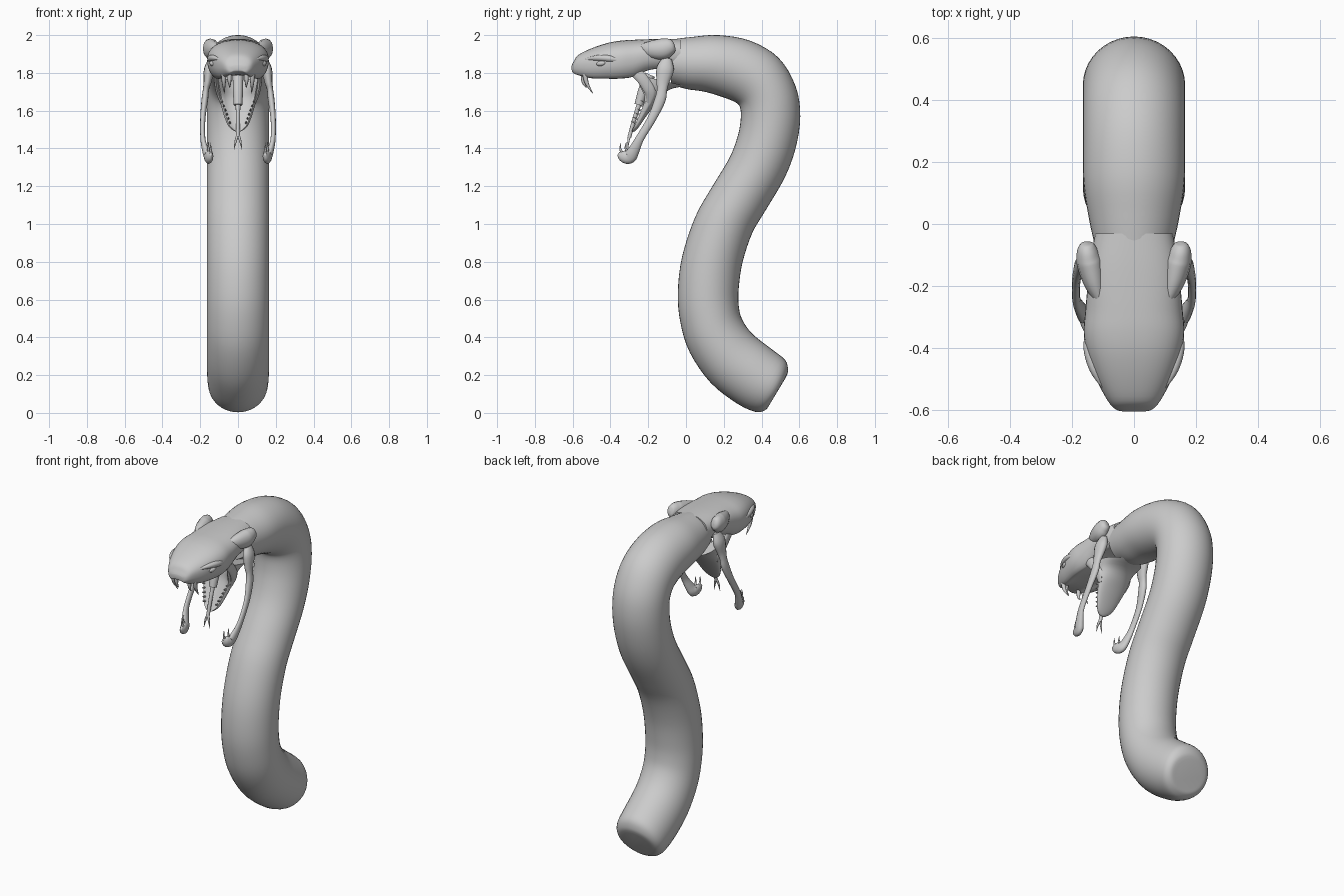
import bpy, bmesh, math
from mathutils import Vector


def smooth(ob, angle=50):
    bpy.ops.object.select_all(action='DESELECT')
    ob.select_set(True)
    bpy.context.view_layer.objects.active = ob
    bpy.ops.object.shade_smooth_by_angle(angle=math.radians(angle))


def spline(pts, steps):
    """Catmull-Rom through tuples of any length."""
    out, n = [], len(pts)
    for i in range(n - 1):
        a, b, c, d = pts[max(i - 1, 0)], pts[i], pts[i + 1], pts[min(i + 2, n - 1)]
        for s in range(steps):
            t = s / steps
            out.append([0.5 * (2 * q + (r - p) * t + (2 * p - 5 * q + 4 * r - u) * t * t
                               + (3 * q - p - 3 * r + u) * t ** 3)
                        for p, q, r, u in zip(a, b, c, d)])
    out.append(list(pts[-1]))
    return out


def skin(name, rings, angle=50):
    bm = bmesh.new()
    vs = [[bm.verts.new(p) for p in r] for r in rings]
    n = len(vs[0])
    for a, b in zip(vs, vs[1:]):
        for i in range(n):
            bm.faces.new((a[i], a[(i + 1) % n], b[(i + 1) % n], b[i]))
    bm.faces.new(vs[0])
    bm.faces.new(vs[-1])
    bmesh.ops.recalc_face_normals(bm, faces=bm.faces)
    me = bpy.data.meshes.new(name)
    bm.to_mesh(me)
    bm.free()
    ob = bpy.data.objects.new(name, me)
    bpy.context.collection.objects.link(ob)
    smooth(ob, angle)
    return ob


def loft(name, sections, w=0.5, k=1.0, power=1.0, steps=4, n=40):
    """Section: edge A (y,z), edge B (y,z), half width. w: widest spot, k<1: groove on side A."""
    rings = []
    for ay, az, by, bz, hw in spline(sections, steps):
        ring = []
        for i in range(n):
            t = 2 * math.pi * i / n
            c, s = math.cos(t), math.sin(t)
            c = math.copysign(abs(c) ** power, c)
            s = math.copysign(abs(s) ** power, s)
            if c < 0:
                c = c / k if c > -k else (-2 * k - c) / k
            f = w + (1 - w) * c if c > 0 else w + w * c
            ring.append((hw * s, ay + (by - ay) * f, az + (bz - az) * f))
        rings.append(ring)
    return skin(name, rings)


def tube(name, pts, flat=1.0, steps=5, n=12):
    """Points (x, y, z, radius); flat squashes the section sideways."""
    path = spline(pts, steps)
    rings = []
    for i, p in enumerate(path):
        d = (Vector(path[min(i + 1, len(path) - 1)][:3]) - Vector(path[max(i - 1, 0)][:3])).normalized()
        side = (Vector((1, 0, 0)) - d * d.x).normalized()
        up = d.cross(side)
        r = max(p[3], 0.0008)
        rings.append([Vector(p[:3]) + side * (r * flat * math.cos(a)) + up * (r * math.sin(a))
                      for a in [2 * math.pi * j / n for j in range(n)]])
    return skin(name, rings, 60)


def ball(name, loc, size, rot=(0, 0, 0)):
    bpy.ops.mesh.primitive_uv_sphere_add(segments=20, ring_count=12, location=loc, rotation=rot)
    ob = bpy.context.object
    ob.name, ob.scale = name, size
    smooth(ob)


# S-shaped body
loft("body", [
    (.44, .04, .53, .19, .09), (.42, .015, .54, .225, .13), (.37, .005, .525, .28, .155),
    (.27, .05, .45, .34, .163), (.13, .16, .35, .42, .165), (.02, .32, .295, .5, .165),
    (-.03, .48, .278, .58, .165), (-.043, .64, .28, .67, .165), (-.02, .83, .30, .80, .165),
    (.05, 1.04, .35, .95, .165), (.14, 1.20, .42, 1.07, .165), (.23, 1.35, .52, 1.24, .165),
    (.275, 1.47, .58, 1.40, .165), (.29, 1.56, .605, 1.57, .165), (.285, 1.62, .58, 1.73, .165),
    (.26, 1.645, .49, 1.88, .165), (.20, 1.67, .34, 1.97, .165), (.10, 1.70, .17, 2.0, .163),
    (.0, 1.715, .03, 1.99, .145), (-.08, 1.74, -.07, 1.978, .125)])

# Upper head with a grooved palate
loft("upper_head", [
    (-.605, 1.815, -.605, 1.84, .035), (-.60, 1.80, -.595, 1.86, .06), (-.57, 1.785, -.57, 1.895, .085),
    (-.50, 1.768, -.50, 1.93, .122), (-.42, 1.765, -.42, 1.957, .15), (-.35, 1.765, -.35, 1.97, .162),
    (-.28, 1.775, -.28, 1.975, .157), (-.20, 1.81, -.20, 1.978, .15), (-.12, 1.82, -.12, 1.98, .142),
    (-.03, 1.82, -.03, 1.98, .125)], w=.5, k=.8, power=.85)

# Lower jaw, cupped on the mouth side
loft("lower_jaw", [
    (-.26, 1.79, .0, 1.73, .12), (-.255, 1.74, -.09, 1.71, .112), (-.222, 1.67, -.15, 1.65, .098),
    (-.24, 1.60, -.20, 1.585, .08), (-.27, 1.53, -.245, 1.52, .055), (-.285, 1.50, -.265, 1.495, .028),
    (-.285, 1.49, -.275, 1.488, .01)], w=.5, k=.5)

# Tongue sheath and forked tongue
tube("tongue_sheath", [(0, -.19, 1.79, .028), (0, -.225, 1.71, .027), (0, -.25, 1.63, .023)])
tube("tongue", [(0, -.24, 1.66, .013), (0, -.275, 1.55, .011), (0, -.30, 1.46, .010)])

for s, tag in ((-1, "left"), (1, "right")):
    # Tongue tips
    tube("tongue_tip_" + tag, [(0, -.297, 1.475, .008), (s * .012, -.305, 1.44, .006), (s * .021, -.308, 1.395, .001)])
    # Flared lobe at the back of the head
    tube("head_lobe_" + tag, [
        (s * .10, -.27, 1.93, .01), (s * .125, -.20, 1.925, .042), (s * .142, -.13, 1.925, .056),
        (s * .150, -.09, 1.937, .047), (s * .152, -.066, 1.945, .03), (s * .152, -.060, 1.947, .004)], flat=.75)
    # Eye and brow
    ball("eye_" + tag, (s * .135, -.45, 1.850), (.014, .026, .014), (.15, 0, s * -.35))
    tube("brow_" + tag, [(s * .098, -.53, 1.872, .004), (s * .128, -.47, 1.879, .015),
                         (s * .146, -.40, 1.875, .017), (s * .150, -.33, 1.86, .004)])
    # Side mandible with clubbed tip
    tube("mandible_" + tag, [
        (s * .140, -.10, 1.875, .025), (s * .152, -.11, 1.82, .046), (s * .162, -.123, 1.75, .034),
        (s * .170, -.127, 1.71, .027), (s * .176, -.138, 1.655, .029), (s * .186, -.18, 1.56, .023),
        (s * .186, -.243, 1.455, .022), (s * .172, -.276, 1.39, .030), (s * .158, -.30, 1.355, .036),
        (s * .148, -.335, 1.360, .030), (s * .144, -.358, 1.372, .010)], flat=.6)
    for i, (y, z) in enumerate(((-.31, 1.38), (-.338, 1.375))):
        tube(f"mandible_spike_{tag}_{i}", [(s * (.155 - i * .012), y, z, .009),
                                           (s * (.157 - i * .012), y - .01, z + .025, .005),
                                           (s * (.156 - i * .012), y - .006, z + .055, .001)], n=8)
    # Upper fangs
    tube("front_fang_" + tag, [(s * .045, -.545, 1.80, .013), (s * .045, -.543, 1.75, .009),
                               (s * .043, -.525, 1.72, .001)], n=8)
    tube("long_fang_" + tag, [(s * .075, -.535, 1.80, .015), (s * .075, -.525, 1.745, .010),
                              (s * .072, -.492, 1.69, .001)], n=8)
    # Small teeth along the lower jaw rim
    for i in range(6):
        t = i / 5
        x, y, z = .083 - .04 * t, -.222 - .05 * t, 1.645 - .11 * t
        tube(f"jaw_tooth_{tag}_{i}", [(s * x, y + .008, z, .006), (s * x, y - .008, z + .004, .004),
                                      (s * x, y - .018, z + .010, .0008)], steps=2, n=6)
    # Cheek membrane between the jaws
    tube("cheek_" + tag, [(s * .115, -.26, 1.80, .03), (s * .115, -.225, 1.76, .03), (s * .105, -.19, 1.70, .03),
                          (s * .09, -.195, 1.64, .012)], flat=.4)
